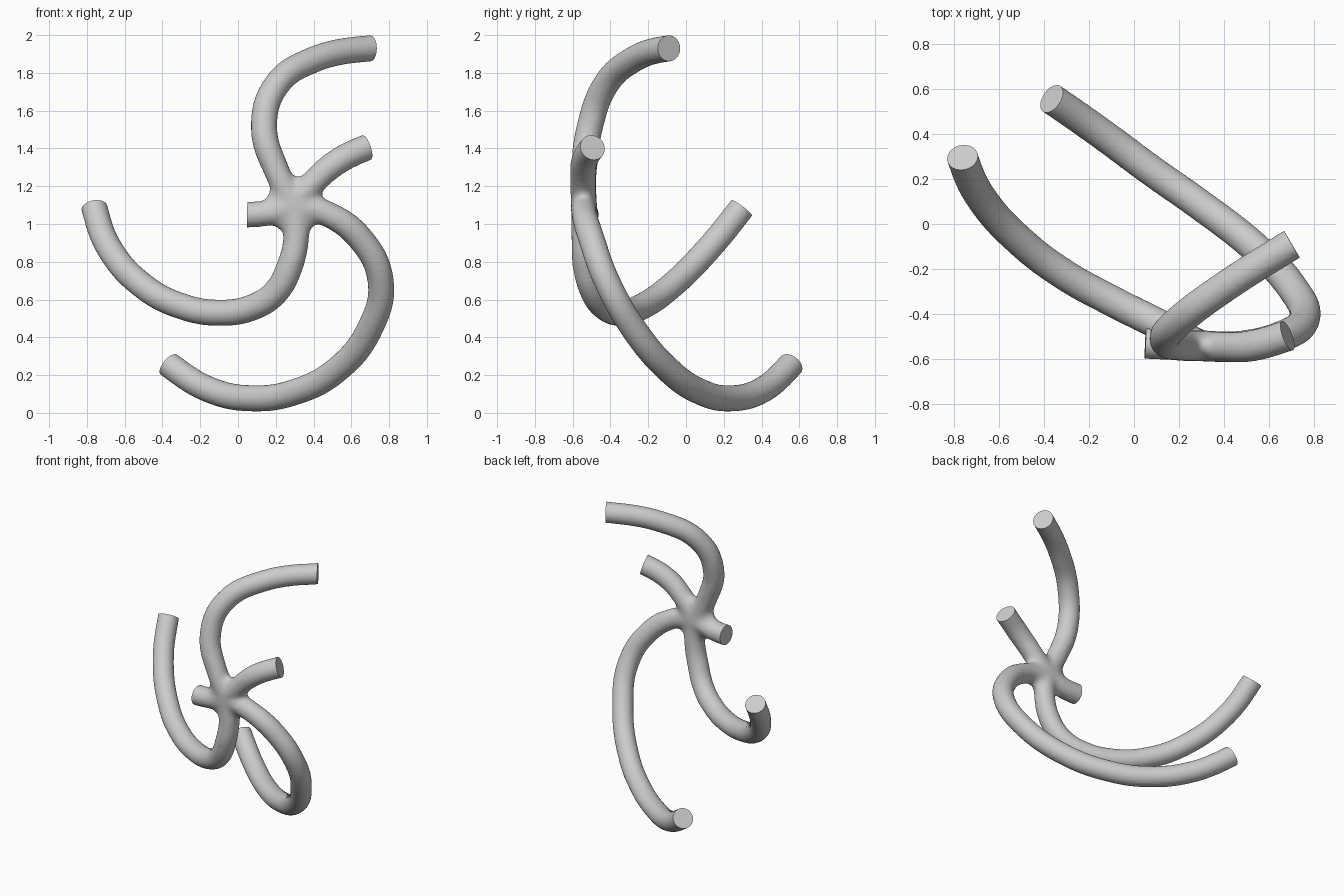
import bpy, bmesh
from mathutils import Vector

if "Cube" in bpy.data.objects:
    bpy.data.objects.remove(bpy.data.objects["Cube"])

R = 0.07
HUB = Vector((0.30, -0.54, 1.10))

# Centre lines of the five arms, each starting at the hub
ARMS = [
    # upper arm
    [(0.21, -.54, 1.27), (0.138, -.51, 1.51), (0.20, -.43, 1.73),
     (0.40, -.28, 1.87), (0.70, -.09, 1.93)],
    # short right arm
    [(0.40, -.545, 1.22), (0.52, -.54, 1.325), (0.68, -.495, 1.405)],
    # left stub
    [(0.17, -.535, 1.06), (0.05, -.53, 1.05)],
    # big lower arm
    [(0.47, -.54, 1.055), (0.65, -.50, 0.92), (0.755, -.42, 0.70),
     (0.70, -.28, 0.45), (0.52, -.09, 0.225), (0.30, .08, 0.11),
     (0.08, .235, 0.077), (-.15, .405, 0.122), (-.365, .555, 0.255)],
    # left lower arm
    [(0.31, -.54, 0.95), (0.275, -.53, 0.78), (0.20, -.49, 0.64), (0.08, -.43, 0.56),
     (-.10, -.34, 0.53), (-.30, -.23, 0.565), (-.50, -.08, 0.67),
     (-.68, .12, 0.87), (-.76, .295, 1.085)],
]

# Tubes, run slightly past their ends so they can be trimmed flat
curve = bpy.data.curves.new("arms", 'CURVE')
curve.dimensions = '3D'
curve.bevel_depth = R
curve.bevel_resolution = 6
curve.use_fill_caps = True
cuts = []
for arm in ARMS:
    pts = [HUB] + [Vector(p) for p in arm]
    d1 = (pts[-1] - pts[-2]).normalized()
    d0 = (pts[-2] - pts[-3]).normalized()
    t = (1.5 * d1 - 0.5 * d0).normalized()
    cuts.append((pts[-1], t))
    pts.append(pts[-1] + t * 0.05)
    s = curve.splines.new('BEZIER')
    s.resolution_u = 10
    s.bezier_points.add(len(pts) - 1)
    for bp, p in zip(s.bezier_points, pts):
        bp.co = p
        bp.handle_left_type = bp.handle_right_type = 'AUTO'
tube = bpy.data.objects.new("arms", curve)
bpy.context.collection.objects.link(tube)
bpy.context.view_layer.update()
dg = bpy.context.evaluated_depsgraph_get()
mesh = bpy.data.meshes.new_from_object(tube.evaluated_get(dg))
bpy.data.objects.remove(tube)

# Flattened web at the hub
bm = bmesh.new()
bm.from_mesh(mesh)
web = bmesh.ops.create_uvsphere(bm, u_segments=32, v_segments=16, radius=1)["verts"]
for v in web:
    v.co = HUB + Vector((v.co.x * 0.155, v.co.y * 0.066, v.co.z * 0.155))
bm.to_mesh(mesh)
bm.free()


def bake(o):
    bpy.context.view_layer.update()
    g = bpy.context.evaluated_depsgraph_get()
    m = bpy.data.meshes.new_from_object(o.evaluated_get(g))
    o.modifiers.clear()
    o.data = m


# Fuse into one skin
obj = bpy.data.objects.new("branching_tube", mesh)
bpy.context.collection.objects.link(obj)
rm = obj.modifiers.new("fuse", 'REMESH')
rm.mode = 'VOXEL'
rm.voxel_size = 0.012
bake(obj)

# Soften the junction strongly, the arms only lightly
group = obj.vertex_groups.new(name="junction")
for v in obj.data.vertices:
    w = (0.32 - (v.co - HUB).length) / 0.12
    group.add([v.index], max(0.0, min(1.0, w)), 'REPLACE')
sm = obj.modifiers.new("fillet", 'SMOOTH')
sm.vertex_group = "junction"
sm.factor = 0.5
sm.iterations = 28
light = obj.modifiers.new("even", 'SMOOTH')
light.factor = 0.5
light.iterations = 3
bake(obj)

# Trim the arm ends flat and cap them
bm = bmesh.new()
bm.from_mesh(obj.data)
for p, t in cuts:
    faces = [f for f in bm.faces if (f.calc_center_median() - p).length < 0.14]
    edges = {e for f in faces for e in f.edges}
    verts = {v for f in faces for v in f.verts}
    bmesh.ops.bisect_plane(bm, geom=faces + list(edges) + list(verts),
                           plane_co=p, plane_no=t, clear_outer=True)
    rim = [e for e in bm.edges if e.is_boundary]
    bmesh.ops.holes_fill(bm, edges=rim, sides=0)
bmesh.ops.recalc_face_normals(bm, faces=bm.faces)
bm.to_mesh(obj.data)
bm.free()

bpy.context.view_layer.objects.active = obj
obj.select_set(True)
bpy.ops.object.shade_smooth_by_angle(angle=0.7)
